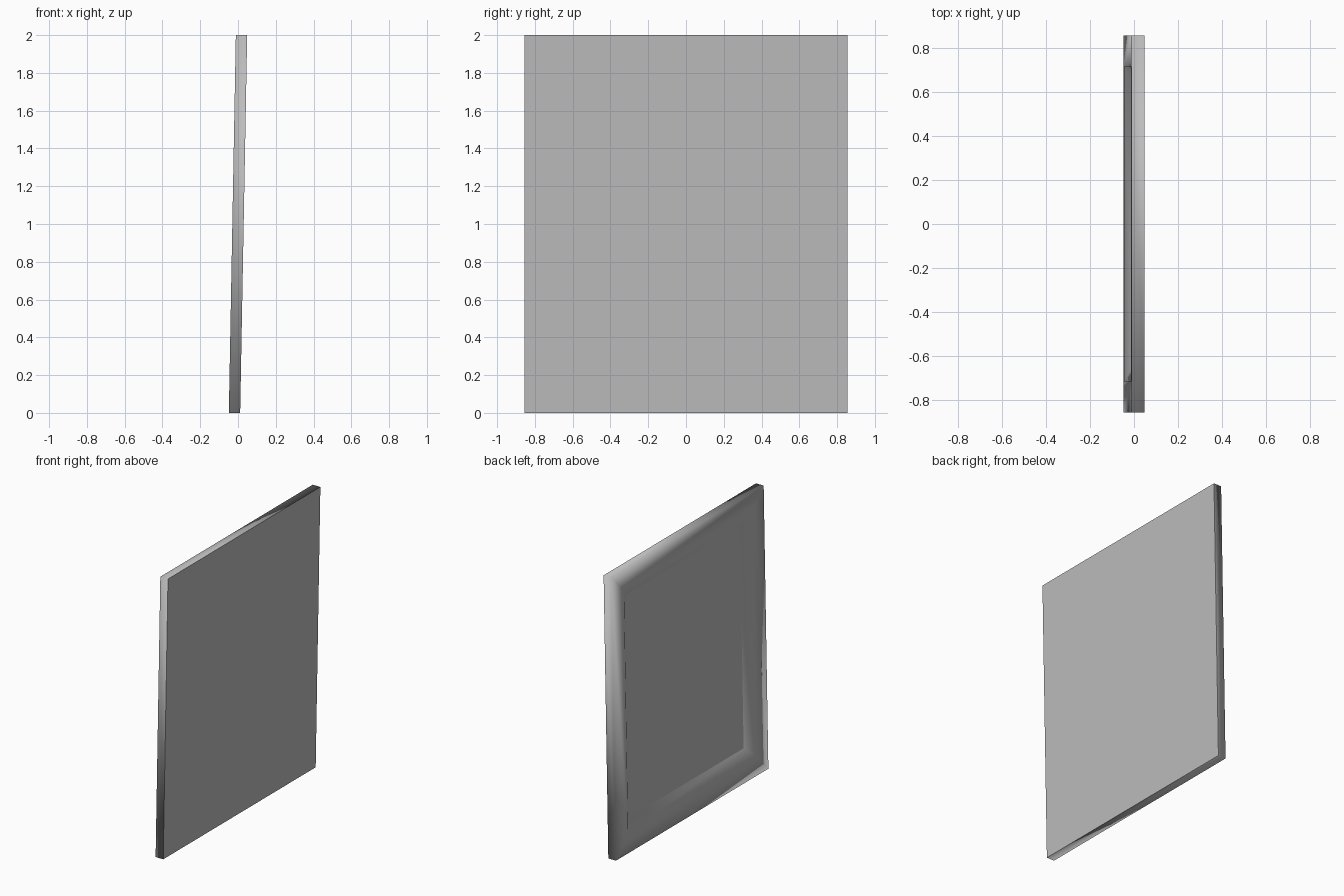
import bpy
import bmesh

cube = bpy.data.objects.get("Cube")
if cube:
    bpy.data.objects.remove(cube, do_unlink=True)

HALF_WIDTH, HEIGHT = 0.855, 2.0
HALF_THICK = 0.03
LEAN = 0.0185  # sideways shift per unit of height

grey = bpy.data.materials.new("plain grey")
grey.use_nodes = True
colour = (0.5, 0.5, 0.5, 1)
grey.diffuse_color = colour
grey.node_tree.nodes["Principled BSDF"].inputs["Base Color"].default_value = colour


def ring(bm, inset, x):
    """Rectangle of four vertices, inset from the outline, on the leaning plane."""
    w, low, high = HALF_WIDTH - inset, inset, HEIGHT - inset
    corners = [(-w, low), (w, low), (w, high), (-w, high)]
    return [bm.verts.new((x + LEAN * (z - HEIGHT / 2), y, z)) for y, z in corners]


def finish(bm, name, smooth):
    mesh = bpy.data.meshes.new(name)
    for face in bm.faces:
        face.smooth = smooth
    bm.to_mesh(mesh)
    bm.free()
    mesh.materials.append(grey)
    obj = bpy.data.objects.new(name, mesh)
    bpy.context.collection.objects.link(obj)


def panel(name, inset, x, faces_left):
    bm = bmesh.new()
    verts = ring(bm, inset, x)
    bm.faces.new(verts if faces_left else verts[::-1])
    finish(bm, name, False)


# Moulding: outer side, flat front, slope down to the picture
profile = [(0, HALF_THICK), (0, -HALF_THICK), (0.14, -HALF_THICK), (0.215, 0.01)]
bm = bmesh.new()
rings = [ring(bm, inset, x) for inset, x in profile]
for a, b in zip(rings, rings[1:]):
    for i in range(4):
        j = (i + 1) % 4
        bm.faces.new((a[j], a[i], b[i], b[j]))
finish(bm, "frame_moulding", True)

# Recessed picture and flat backing board
panel("picture_panel", *profile[-1], False)
panel("backing_board", *profile[0], True)
